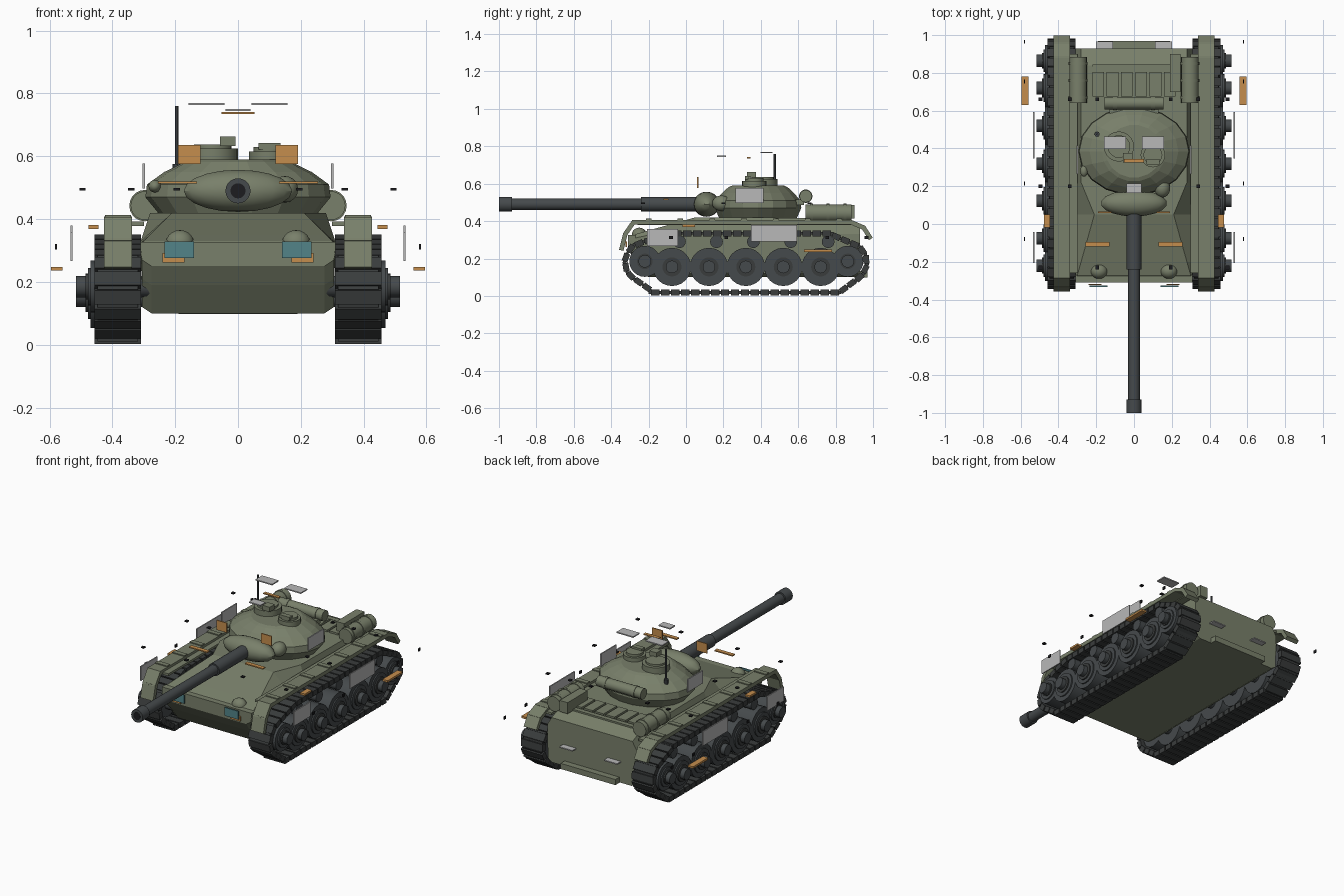
import bpy, bmesh, math
from mathutils import Vector, Matrix

cube = bpy.data.objects.get("Cube")
if cube:
    bpy.data.objects.remove(cube, do_unlink=True)


def material(name, r, g, b):
    m = bpy.data.materials.new(name)
    m.use_nodes = True
    m.diffuse_color = (r, g, b, 1)
    m.node_tree.nodes["Principled BSDF"].inputs["Base Color"].default_value = (r, g, b, 1)
    return m


GREEN = material("olive green", .19, .215, .145)
METAL = material("gun metal", .06, .068, .072)
TRACK = material("track steel", .042, .046, .046)
GREY = material("light grey", .48, .48, .48)
ORANGE = material("orange", .56, .27, .075)
TEAL = material("teal glass", .085, .23, .25)
BLACK = material("black", .012, .012, .014)


def finish(name, bm, mat, smooth=False):
    bmesh.ops.recalc_face_normals(bm, faces=bm.faces)
    me = bpy.data.meshes.new(name)
    bm.to_mesh(me)
    bm.free()
    me.materials.append(mat)
    ob = bpy.data.objects.new(name, me)
    bpy.context.collection.objects.link(ob)
    if smooth:
        bpy.ops.object.select_all(action='DESELECT')
        ob.select_set(True)
        bpy.context.view_layer.objects.active = ob
        bpy.ops.object.shade_smooth_by_angle(angle=math.radians(35))
    return ob


def add_box(bm, centre, size, tilt=0):
    m = Matrix.Translation(centre) @ Matrix.Rotation(tilt, 4, 'X') @ Matrix.Diagonal((*size, 1))
    bmesh.ops.create_cube(bm, size=1, matrix=m)


def box(name, centre, size, mat, tilt=0):
    bm = bmesh.new()
    add_box(bm, centre, size, tilt)
    return finish(name, bm, mat)


def pair(name, centre, size, mat, tilt=0):
    for side, s in (("left", 1), ("right", -1)):
        box(f"{name}_{side}", (s * centre[0], centre[1], centre[2]), size, mat, tilt)


def rod(name, a, b, r, mat, sides=20, r2=None):
    a, b = Vector(a), Vector(b)
    m = Matrix.Translation((a + b) / 2) @ (b - a).to_track_quat('Z', 'Y').to_matrix().to_4x4()
    bm = bmesh.new()
    bmesh.ops.create_cone(bm, cap_ends=True, segments=sides, radius1=r,
                          radius2=r if r2 is None else r2, depth=(b - a).length, matrix=m)
    return finish(name, bm, mat, True)


def ball(name, centre, size, mat):
    bm = bmesh.new()
    bmesh.ops.create_uvsphere(bm, u_segments=18, v_segments=10, radius=1,
                              matrix=Matrix.Translation(centre) @ Matrix.Diagonal((*size, 1)))
    return finish(name, bm, mat, True)


def loft(name, rings, mat):
    bm = bmesh.new()
    loops = [[bm.verts.new(p) for p in ring] for ring in rings]
    for p, q in zip(loops, loops[1:]):
        for i in range(len(p)):
            j = (i + 1) % len(p)
            bm.faces.new((p[i], p[j], q[j], q[i]))
    bm.faces.new(loops[0])
    bm.faces.new(loops[-1])
    return finish(name, bm, mat)


# Hull: stations of y, bottom z, shoulder z, deck half width, deck z
def station(y, bottom, shoulder, w, deck):
    half = [(.275, bottom), (.305, bottom + .02), (.31, shoulder), (w, deck)]
    return [(x, y, z) for x, z in half] + [(-x, y, z) for x, z in reversed(half)]


loft("hull", [station(-.31, .25, .29, .305, .30), station(-.27, .19, .31, .30, .33),
              station(-.2, .10, .325, .28, .35), station(.05, .10, .33, .21, .42),
              station(.22, .10, .33, .28, .42), station(.84, .10, .33, .28, .415),
              station(.93, .10, .33, .28, .38)], GREEN)
box("glacis_lip", (0, -.29, .312), (.62, .04, .03), GREEN)
box("rear_bar", (0, .945, .115), (.38, .05, .035), GREEN)
for i in range(6):
    box(f"engine_louvre_{i}", (-.19 + i * .076, .74, .422), (.062, .13, .012), GREEN)
box("rear_deck_hatch", (0, .83, .417), (.44, .03, .012), GREEN)
box("deck_box", (.218, .80, .45), (.055, .2, .07), GREEN)

# Turret: faceted cast dome
turret_rings = [(.415, .25, .21), (.47, .295, .235), (.51, .29, .23),
                (.55, .235, .195), (.582, .17, .16), (.59, .15, .14)]
loft("turret", [[(rx * math.cos(a), .385 + ry * math.sin(a), z)
                 for a in (math.tau * i / 18 for i in range(18))]
                for z, rx, ry in turret_rings], GREEN)
ball("mantlet", (0, .11, .49), (.175, .07, .067), GREEN)
ball("sight_blister", (.15, .19, .495), (.042, .05, .042), GREEN)
ball("sight_blister_small", (-.265, .28, .505), (.02, .03, .02), GREEN)

# Gun
rod("gun_barrel", (0, -.98, .49), (0, .12, .49), .031, METAL)
rod("gun_sleeve", (0, -.24, .49), (0, .07, .49), .039, METAL)
rod("muzzle_collar", (0, -1, .49), (0, -.93, .49), .04, METAL)
rod("muzzle_bore", (0, -1.001, .49), (0, -.99, .49), .024, BLACK)

# Roof fittings
rod("commander_cupola", (-.08, .41, .58), (-.08, .41, .625), .08, GREEN)
rod("commander_hatch", (-.08, .41, .62), (-.08, .41, .637), .06, GREEN)
box("commander_periscope", (-.033, .35, .648), (.05, .05, .03), GREEN)
rod("loader_cupola", (.10, .365, .58), (.10, .365, .615), .065, GREEN)
rod("loader_hatch", (.10, .365, .61), (.10, .365, .63), .05, GREEN)
box("loader_periscope", (.10, .33, .632), (.07, .03, .02), GREEN)
rod("antenna", (-.195, .475, .53), (-.195, .475, .76), .006, METAL, 8)
rod("antenna_base", (-.195, .475, .53), (-.195, .475, .575), .014, METAL, 10)
rod("stowage_roll", (-.155, .64, .533), (.155, .64, .533), .033, GREEN)
box("stowage_bracket", (0, .605, .5), (.26, .05, .03), GREEN)
for x in (-.1, .1):
    rod("roll_strap", (x - .01, .64, .533), (x + .01, .64, .533), .036, GREEN)

# Paired side parts
WHEELS = [-.075, .123, .32, .52, .72]
FENDER = [(-.345, .25), (-.325, .33), (-.28, .395), (.88, .395), (.95, .365), (.985, .31)]


def track_path():
    def arc(cy, cz, r, a0, a1):
        return [(cy + r * math.cos(math.radians(a0 + (a1 - a0) * i / 8)),
                 cz + r * math.sin(math.radians(a0 + (a1 - a0) * i / 8))) for i in range(9)]
    return (arc(.86, .18, .105, -50, 75) + [(.76, .335), (-.08, .335)]
            + arc(-.22, .18, .105, 105, 230) + [(-.17, .018), (.82, .018)])


def walk(path, count):
    pts = [Vector(p) for p in path]
    segs = list(zip(pts, pts[1:] + pts[:1]))
    step = sum((b - a).length for a, b in segs) / count
    left = 0
    for a, b in segs:
        d, length = b - a, (b - a).length
        while left < length:
            yield a + d * left / length, math.atan2(d.y, d.x)
            left += step
        left -= length


for side, s in (("left", 1), ("right", -1)):
    # Track links on a thin belt
    bm = bmesh.new()
    for p, angle in walk(track_path(), 54):
        add_box(bm, (s * .383, p.x, p.y), (.148, .045, .032), angle)
        add_box(bm, (s * .383, p.x, p.y), (.13, .07, .014), angle)
    finish(f"track_{side}", bm, TRACK)

    def wheel(name, y, z, r):
        for part, x0, x1, k, mat in (("tyre", .33, .47, 1, METAL), ("rim", .46, .478, .72, METAL),
                                     ("disc", .47, .486, .5, TRACK)):
            rod(f"{name}_{part}_{side}", (s * x0, y, z), (s * x1, y, z), r * k, mat, 24)
        rod(f"{name}_hub_{side}", (s * .28, y, z), (s * .515, y, z), .034, METAL, 14)

    for i, y in enumerate(WHEELS):
        wheel(f"road_wheel_{i}", y, .155, .102)
        rod(f"return_roller_{i}_{side}", (s * .28, y + .04, .29), (s * .45, y + .04, .29), .034, METAL, 16)
    wheel("idler", -.22, .185, .083)
    wheel("sprocket", .865, .185, .083)

    # Fender strip with bent ends
    bm = bmesh.new()
    for a, b in zip(FENDER, FENDER[1:]):
        a, b = Vector(a), Vector(b)
        mid, d = (a + b) / 2, b - a
        add_box(bm, (s * .382, mid.x, mid.y), (.088, d.length + .012, .024), math.atan2(d.y, d.x))
    for i in range(7):
        add_box(bm, (s * .382, -.2 + i * .17, .402), (.084, .03, .022))
    add_box(bm, (s * .325, .32, .385), (.05, 1.16, .014))
    finish(f"fender_{side}", bm, GREEN)

    # Rear drums and headlamps
    rod(f"drum_{side}", (s * .296, .64, .443), (s * .296, .885, .443), .046, GREEN)
    for y in (.67, .76, .85):
        rod(f"drum_band_{side}", (s * .296, y - .008, .443), (s * .296, y + .008, .443), .05, GREEN)
    ball(f"headlamp_{side}", (s * .185, -.25, .325), (.045, .04, .04), GREEN)

# Thin plates around the body
T = .007
pair("roof_plate", (.10, .43, .767), (.115, .065, T), GREY)
box("sight_plate", (0, .19, .747), (.08, .05, T), GREY)
box("roof_marker", (0, .335, .738), (.106, .02, T), ORANGE)
pair("turret_side_plate", (.30, .34, .537), (T, .15, .08), GREY)
pair("front_side_plate", (.53, -.125, .312), (T, .165, .09), GREY)
pair("middle_side_plate", (.53, .47, .335), (T, .245, .09), GREY)
pair("rear_plate", (.155, .945, .23), (.09, .045, T), GREY)
pair("turret_front_marker", (.155, .062, .606), (.072, T, .06), ORANGE)
pair("glacis_marker", (.193, -.107, .517), (.125, .025, T), ORANGE)
pair("nose_marker", (.206, -.32, .277), (.07, T, .03), ORANGE)
pair("lamp_glass", (.187, -.33, .302), (.095, T, .052), TEAL)
pair("fender_marker", (.46, .015, .375), (.032, .068, .012), ORANGE)
pair("rear_side_marker", (.577, .705, .242), (.036, .15, .012), ORANGE)

# Small bolts
for y in (-.08, .215, .755, .965):
    pair("side_bolt", (.58, y, .312), (.006, .02, .018), BLACK)
for x, y in ((.34, .66), (.34, .2), (.195, .66), (.195, -.23), (.495, -.23), (.495, .2), (.495, .66)):
    pair("deck_bolt", (x, y, .495), (.02, .02, T), BLACK)
